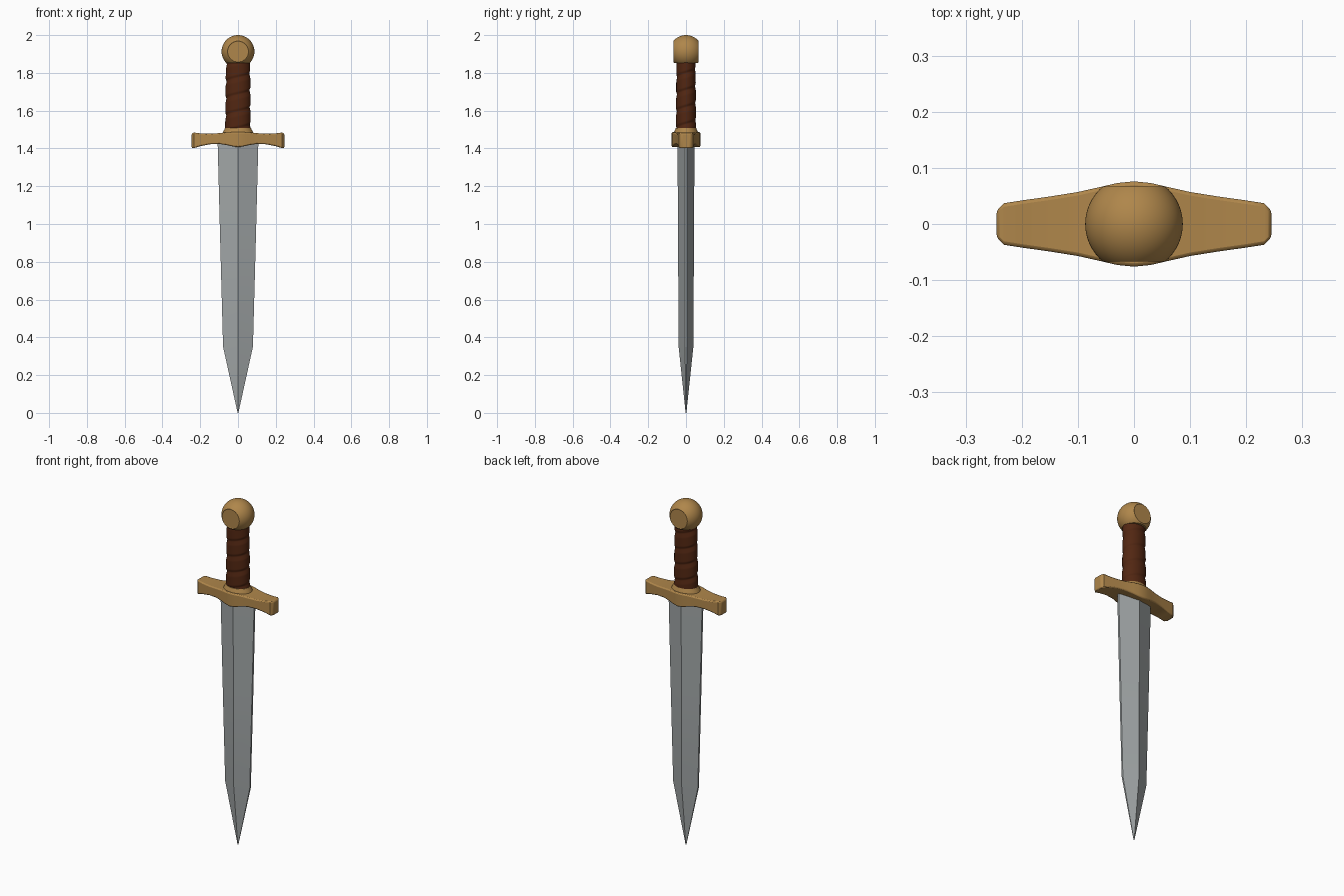
import bpy, bmesh, math

if "Cube" in bpy.data.objects:
    bpy.data.objects.remove(bpy.data.objects["Cube"])


def material(name, rgb):
    m = bpy.data.materials.new(name)
    m.diffuse_color = (*rgb, 1)
    m.use_nodes = True
    m.node_tree.nodes["Principled BSDF"].inputs["Base Color"].default_value = m.diffuse_color
    return m


STEEL = material("steel grey", (0.36, 0.385, 0.39))
BRASS = material("aged brass", (0.43, 0.24, 0.07))
LEATHER = material("brown leather", (0.085, 0.02, 0.006))


def finish(name, bm, mat, angle=30, bevel=0):
    bmesh.ops.recalc_face_normals(bm, faces=bm.faces)
    me = bpy.data.meshes.new(name)
    bm.to_mesh(me)
    bm.free()
    me.materials.append(mat)
    ob = bpy.data.objects.new(name, me)
    bpy.context.collection.objects.link(ob)
    if bevel:
        b = ob.modifiers.new("soft edges", "BEVEL")
        b.width, b.segments, b.limit_method = bevel, 2, "ANGLE"
        b.angle_limit = math.radians(40)
    for o in bpy.context.selected_objects:
        o.select_set(False)
    bpy.context.view_layer.objects.active = ob
    ob.select_set(True)
    bpy.ops.object.shade_smooth_by_angle(angle=math.radians(angle))
    return ob


def loft(rings):
    """Skin a list of closed rings and cap both ends."""
    bm = bmesh.new()
    rows = [[bm.verts.new(p) for p in ring] for ring in rings]
    n = len(rows[0])
    for a, b in zip(rows, rows[1:]):
        for i in range(n):
            j = (i + 1) % n
            bm.faces.new((a[i], a[j], b[j], b[i]))
    bm.faces.new(rows[0])
    bm.faces.new(rows[-1])
    return bm


# Blade: diamond section with a narrow flat on each cutting edge
rings = []
for z, w, d, e in [(0, 0.002, 0.002, 0.001), (0.35, 0.079, 0.039, 0.005),
                   (0.9, 0.094, 0.042, 0.006), (1.44, 0.108, 0.045, 0.006)]:
    rings.append([(w, -e, z), (w, e, z), (0, d, z),
                  (-w, e, z), (-w, -e, z), (0, -d, z)])
finish("blade", loft(rings), STEEL, angle=10)

# Crossguard: half profile (x, half depth, bottom, top), mirrored across x
half = [(0, 0.076, 1.407, 1.486), (0.03, 0.073, 1.411, 1.486),
        (0.06, 0.066, 1.418, 1.485), (0.10, 0.057, 1.424, 1.481),
        (0.15, 0.049, 1.422, 1.478), (0.20, 0.042, 1.412, 1.480),
        (0.232, 0.037, 1.402, 1.484), (0.245, 0.024, 1.402, 1.480)]
stations = [(-x, d, b, t) for x, d, b, t in half[:0:-1]] + half
finish("crossguard", loft([[(x, -d, b), (x, d, b), (x, d, t), (x, -d, t)]
                           for x, d, b, t in stations]), BRASS, bevel=0.006)


# Collar: stepped oval ring seating the grip
def oval(rx, ry, z, n=32):
    return [(rx * math.cos(2 * math.pi * i / n),
             ry * math.sin(2 * math.pi * i / n), z) for i in range(n)]


finish("collar", loft([oval(0.084, 0.066, 1.475), oval(0.080, 0.063, 1.488),
                       oval(0.073, 0.058, 1.498), oval(0.069, 0.054, 1.508)]),
       BRASS)

# Grip: oval column with a spiral leather wrap pressed into its surface
rings = []
N, M, PITCH = 40, 100, 0.09
for k in range(M + 1):
    z = 1.495 + 0.375 * k / M
    ring = []
    for i in range(N):
        a = 2 * math.pi * i / N
        phase = (z / PITCH - a / (2 * math.pi)) % 1
        r = 0.93 + 0.085 * min(1, min(phase * 7, (1 - phase) * 3.5))
        taper = 1 - 0.06 * k / M
        ring.append((0.067 * r * taper * math.cos(a),
                     0.053 * r * taper * math.sin(a), z))
    rings.append(ring)
finish("grip", loft(rings), LEATHER, angle=40)

# Pommel: ball sliced flat at front, back and underneath
bm = bmesh.new()
bmesh.ops.create_uvsphere(bm, u_segments=48, v_segments=32, radius=0.087)
discs = []
for co, no in [((0, -0.067, 0), (0, -1, 0)), ((0, 0.067, 0), (0, 1, 0)),
               ((0, 0, -0.060), (0, 0, -1))]:
    res = bmesh.ops.bisect_plane(
        bm, geom=bm.verts[:] + bm.edges[:] + bm.faces[:], dist=1e-5,
        plane_co=co, plane_no=no, clear_outer=True)
    cut = [g for g in res["geom_cut"] if isinstance(g, bmesh.types.BMEdge)]
    cap = bmesh.ops.contextual_create(bm, geom=cut)["faces"]
    if no[1]:
        discs += cap
# A shallow step outlines each side disc
bmesh.ops.inset_individual(bm, faces=discs, thickness=0.003, depth=-0.002)
bmesh.ops.translate(bm, verts=bm.verts, vec=(0, 0, 1.913))
finish("pommel", bm, BRASS)
